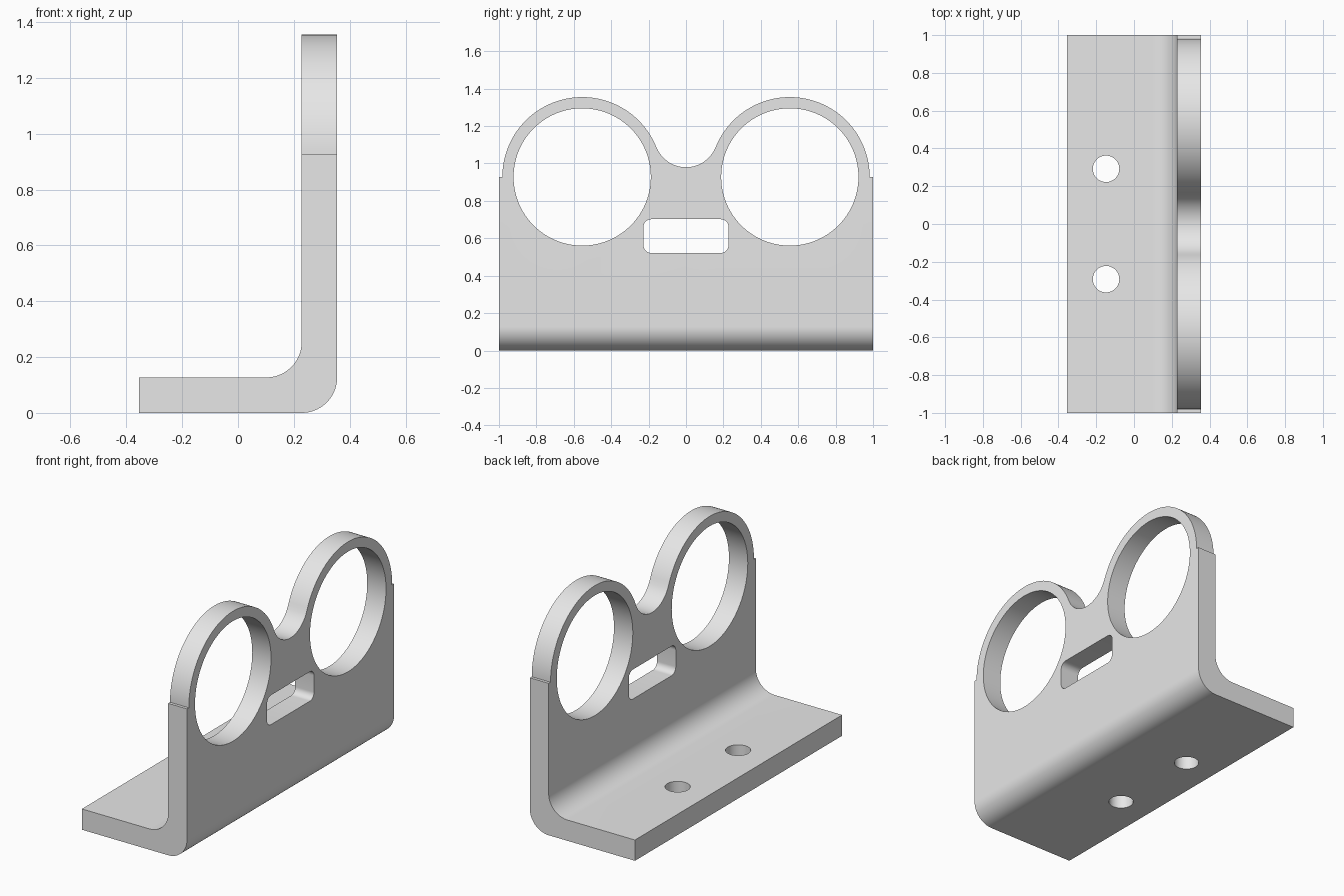
import bpy, bmesh
from math import sin, cos, radians
from mathutils import Vector

cube = bpy.data.objects.get("Cube")
if cube:
    bpy.data.objects.remove(cube)

# Main dimensions
HALF_X, HALF_Y, TOP = 0.355, 1.0, 1.355
THICK = 0.127
EYE_Y, EYE_Z = 0.555, 0.928
RING_R, EYE_R = TOP - EYE_Z, 0.367
VALLEY_R, VALLEY_Z = 0.17, 1.15

grey = bpy.data.materials.new("plain grey")
grey.use_nodes = True
grey.diffuse_color = (0.8, 0.8, 0.8, 1)
grey.node_tree.nodes["Principled BSDF"].inputs["Base Color"].default_value = (0.8, 0.8, 0.8, 1)


def arc(cx, cy, r, start, end, steps):
    """Points on an arc, angles in degrees."""
    angles = [radians(start + (end - start) * i / steps) for i in range(steps + 1)]
    return [(cx + r * cos(a), cy + r * sin(a)) for a in angles]


def prism(name, outline, place, depth):
    """Extrude a flat outline; place maps each 2D point into space."""
    bm = bmesh.new()
    face = bm.faces.new([bm.verts.new(place(u, v)) for u, v in outline])
    new = bmesh.ops.extrude_face_region(bm, geom=[face])["geom"]
    moved = [g for g in new if isinstance(g, bmesh.types.BMVert)]
    bmesh.ops.translate(bm, verts=moved, vec=Vector(depth))
    bmesh.ops.recalc_face_normals(bm, faces=bm.faces)
    mesh = bpy.data.meshes.new(name)
    bm.to_mesh(mesh)
    bm.free()
    mesh.materials.append(grey)
    obj = bpy.data.objects.new(name, mesh)
    bpy.context.collection.objects.link(obj)
    return obj


def through_wall(name, outline):
    return prism(name, outline, lambda y, z: (-0.5, y, z), (1, 0, 0))


def combine(target, cutter, operation):
    cutter.hide_render = True
    mod = target.modifiers.new(cutter.name, "BOOLEAN")
    mod.operation, mod.solver, mod.object = operation, "EXACT", cutter
    bpy.ops.object.modifier_apply(modifier=mod.name)
    bpy.data.objects.remove(cutter)


# Bent plate: L profile with rounded inner and outer bend
inner = HALF_X - THICK
profile = [(-HALF_X, 0)]
profile += arc(inner, THICK, THICK, -90, 0, 24)
profile += [(HALF_X, TOP + 0.1), (inner, TOP + 0.1)]
profile += arc(inner - THICK, 2 * THICK, THICK, 0, -90, 24)
profile += [(-HALF_X, THICK)]
bracket = prism("bracket", profile, lambda x, z: (x, -1.1, z), (0, 2.2, 0))
bpy.context.view_layer.objects.active = bracket
bracket.select_set(True)

# Wall silhouette: shoulders, two ring tops and the valley between them
tangent = Vector((-EYE_Y, VALLEY_Z - EYE_Z)).angle_signed(Vector((1, 0)))
tilt = abs(tangent) * 180 / 3.14159265
right_half = [(HALF_Y, -0.1), (HALF_Y, EYE_Z)]
right_half += arc(EYE_Y, EYE_Z, RING_R, 0, tilt, 64)
right_half += arc(0, VALLEY_Z, VALLEY_R, tilt - 180, -90, 20)[1:]
outline = right_half + [(-y, z) for y, z in reversed(right_half[:-1])]
combine(bracket, through_wall("silhouette", outline), "INTERSECT")

# Round openings and base screw holes
for side in (-1, 1):
    eye = arc(side * EYE_Y, EYE_Z, EYE_R, 0, 360, 96)[:-1]
    combine(bracket, through_wall("round_opening", eye), "DIFFERENCE")
    hole = arc(-0.148, side * 0.292, 0.07, 0, 360, 48)[:-1]
    screw = prism("screw_hole", hole, lambda x, y: (x, y, -0.1), (0, 0, 0.4))
    combine(bracket, screw, "DIFFERENCE")

# Rounded slot between the openings
corners = [(0.187, 0.662, 0), (-0.187, 0.662, 90), (-0.187, 0.562, 180), (0.187, 0.562, 270)]
slot = [p for y, z, a in corners for p in arc(y, z, 0.04, a, a + 90, 10)]
combine(bracket, through_wall("slot", slot), "DIFFERENCE")

bpy.ops.object.shade_smooth_by_angle(angle=radians(30))
